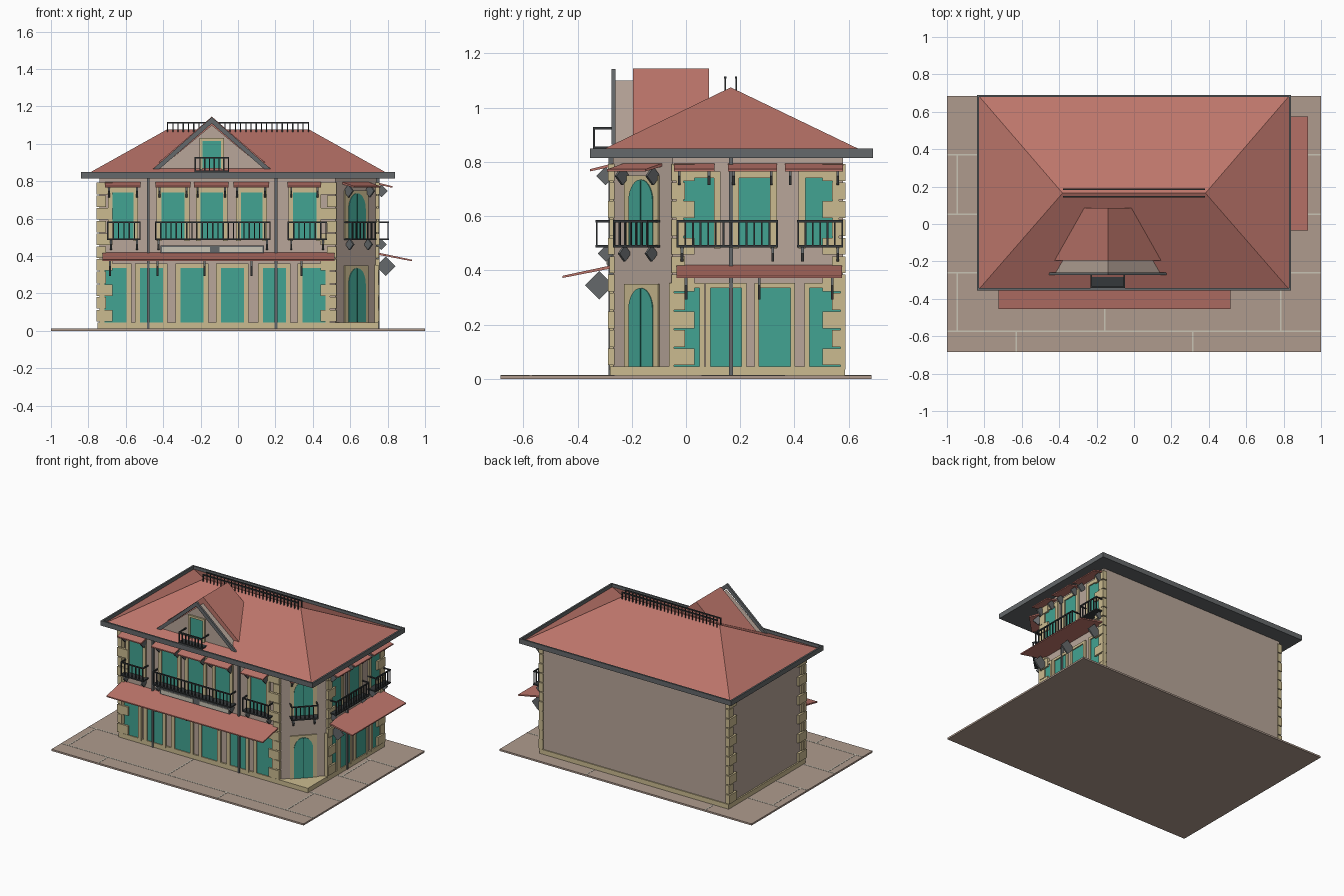
import bpy, bmesh, math
from mathutils import Matrix, Vector

cube = bpy.data.objects.get("Cube")
if cube:
    bpy.data.objects.remove(cube, do_unlink=True)


def material(name, rgb):
    m = bpy.data.materials.new(name)
    m.use_nodes = True
    m.diffuse_color = (*rgb, 1)
    m.node_tree.nodes["Principled BSDF"].inputs["Base Color"].default_value = (*rgb, 1)
    return m


WALL = material("beige plaster", (0.48, 0.38, 0.32))
STONE = material("yellow stone", (0.60, 0.50, 0.28))
TEAL = material("teal paint", (0.055, 0.37, 0.29))
SEAM = material("dark teal", (0.02, 0.16, 0.13))
RED = material("red roofing", (0.51, 0.18, 0.147))
GREY = material("grey metal", (0.13, 0.14, 0.145))
IRON = material("dark iron", (0.035, 0.04, 0.043))
PAVING = material("paving", (0.43, 0.33, 0.27))
JOINT = material("pale joint", (0.58, 0.55, 0.46))

parts = {}


def prism(part, mat, M, loop_a, loop_b):
    """Solid between two matching loops, added to a named part."""
    bm = parts.setdefault(part, (bmesh.new(), mat))[0]
    a = [bm.verts.new(M @ Vector(p)) for p in loop_a]
    b = [bm.verts.new(M @ Vector(p)) for p in loop_b]
    faces = [bm.faces.new(a), bm.faces.new(b[::-1])]
    for i in range(len(a)):
        j = (i + 1) % len(a)
        faces.append(bm.faces.new((a[j], a[i], b[i], b[j])))
    bmesh.ops.recalc_face_normals(bm, faces=faces)


# Wall frames: u runs along the wall, o outward from it, z up
def frame(x, y, turn):
    return Matrix.Translation((x, y, 0)) @ Matrix.Rotation(math.radians(turn), 4, "Z")


WORLD = Matrix()
FRONT = frame(0, -0.27, 0)
CORNER = frame(0.63, -0.16, 45)
RIGHT = frame(0.74, 0, 90)
LEFT = frame(-0.74, 0, -90)
DORMER = frame(-0.14, -0.26, 0)


def plan(part, mat, pts, z0, z1):
    prism(part, mat, WORLD, [(x, y, z0) for x, y in pts], [(x, y, z1) for x, y in pts])


def box(part, mat, x0, x1, y0, y1, z0, z1):
    plan(part, mat, [(x0, y0), (x1, y0), (x1, y1), (x0, y1)], z0, z1)


def outline(part, mat, M, pts, o0, o1):
    """Shape drawn on the wall as (u, z), given depth outward."""
    prism(part, mat, M, [(u, -o0, z) for u, z in pts], [(u, -o1, z) for u, z in pts])


def panel(part, mat, M, u0, u1, o0, o1, z0, z1):
    outline(part, mat, M, [(u0, z0), (u1, z0), (u1, z1), (u0, z1)], o0, o1)


def section(part, mat, M, pts, u0, u1):
    """Side section as (o, z), run along the wall."""
    prism(part, mat, M, [(u0, -o, z) for o, z in pts], [(u1, -o, z) for o, z in pts])


def bracket(M, u, o, z, r):
    section("brackets", GREY, M, [(o - r, z), (o, z - r), (o + r, z), (o, z + r)], u - 0.005, u + 0.005)


def awning(part, M, u0, u1, depth, top, drop):
    section(part, RED, M, [(-0.01, top), (depth, top - drop), (depth, top - drop - 0.008),
                           (-0.01, top - 0.012)], u0, u1)


def small_awning(M, u0, u1):
    awning("window_awnings", M, u0, u1, 0.085, 0.797, 0.024)
    for u in (u0 + 0.02, u1 - 0.02):
        bracket(M, u, 0.027, 0.748, 0.034)


def balcony(M, u0, u1, depth, z, height, braced=True):
    name, t = "balconies", 0.004
    panel(name, IRON, M, u0, u1, 0, depth, z - 0.005, z + 0.004)
    panel(name, IRON, M, u0, u1, depth - 2 * t, depth, z + height - 0.008, z + height)
    n = max(4, round((u1 - u0) / 0.028))
    for i in range(n + 1):
        u = u0 + t + (u1 - u0 - 2 * t) * i / n
        panel(name, IRON, M, u - t * 0.8, u + t * 0.8, depth - 1.8 * t, depth - 0.2 * t, z, z + height - t)
    for u in (u0 + t, u1 - t):
        panel(name, IRON, M, u - t, u + t, 0, depth, z + height - 0.008, z + height)
    if braced:
        for u in (u0 + 0.02, u1 - 0.02):
            bracket(M, u, 0.025, z - 0.028, 0.03)


def opening(M, u0, u1, z0, z1, w=0.025):
    """Stone jambs and lintel around a set-back teal shutter."""
    panel("shutters", TEAL, M, u0, u1, -0.01, 0.004, z0, z1)
    for a, b in ((u0 - w, u0), (u1, u1 + w)):
        panel("stone_surrounds", STONE, M, a, b, -0.01, 0.012, z0 - 0.01, z1)
    panel("stone_surrounds", STONE, M, u0 - w, u1 + w, -0.01, 0.012, z1, z1 + w)


def arched(M, half, z0, z1):
    spring = z1 - half * 1.3
    arc = [math.pi * i / 14 for i in range(15)]
    pts = [(-half, z0), (half, z0)]
    pts += [(half * math.cos(a), spring + (z1 - spring) * math.sin(a)) for a in arc]
    panel("stone_surrounds", STONE, M, -half - 0.026, half + 0.026, -0.01, 0.008, z0 - 0.005, z1 + 0.015)
    outline("arched_shutters", TEAL, M, pts, 0.0, 0.012)
    panel("shutter_seams", SEAM, M, -0.003, 0.003, 0.0, 0.014, z0, z1 - 0.003)


# Ground with pale paving joints
box("ground", PAVING, -1, 1, -0.685, 0.685, 0, 0.012)
rows = [-0.685, -0.573, -0.26, 0.053, 0.37, 0.685]
for i, (y0, y1) in enumerate(zip(rows, rows[1:])):
    if i:
        box("paving_joints", JOINT, -1, 1, y0 - 0.004, y0 + 0.004, 0.01, 0.0135)
    for x in ((-0.63, 0.315) if i % 2 == 0 else (-0.945, -0.157, 0.785)):
        box("paving_joints", JOINT, x - 0.004, x + 0.004, y0, y1, 0.01, 0.0135)

# House body with cut corner, on a square plinth
plan("walls", WALL, [(-0.74, -0.27), (0.52, -0.27), (0.74, -0.05), (0.74, 0.58), (-0.74, 0.58)], 0.01, 0.82)
box("plinth", STONE, -0.75, 0.75, -0.28, 0.587, 0.005, 0.045)

# Corner stones, alternately long and short
for M, edge, way in ((FRONT, -0.757, 1), (FRONT, 0.527, -1), (RIGHT, -0.054, 1),
                     (RIGHT, 0.588, -1), (LEFT, -0.588, 1), (LEFT, 0.285, -1)):
    for i in range(11):
        z = 0.05 + i * 0.068
        end = edge + way * (0.085 if i % 2 == 0 else 0.05)
        panel("corner_stones", STONE, M, min(edge, end), max(edge, end), -0.017,
              0.017 if i % 2 == 0 else 0.013, z, z + 0.062)

# Ground floor doors
for c in (-0.463, -0.246, -0.03, 0.195, 0.406):
    opening(FRONT, c - 0.062, c + 0.062, 0.042, 0.335)
opening(FRONT, -0.715, -0.595, 0.042, 0.335)
for a, b in ((-0.045, 0.05), (0.09, 0.205), (0.27, 0.385), (0.455, 0.57)):
    opening(RIGHT, a, b, 0.045, 0.335, 0.018)

# Upper windows
for a, b in ((-0.67, -0.56), (-0.41, -0.285), (-0.2, -0.08), (0.015, 0.13), (0.295, 0.42)):
    opening(FRONT, a, b, 0.49, 0.74)
for a, b in ((-0.01, 0.103), (0.195, 0.31), (0.44, 0.54)):
    opening(RIGHT, a, b, 0.49, 0.74)

# Cut corner: arched door, arched window, awning, balcony
arched(CORNER, 0.063, 0.046, 0.335)
arched(CORNER, 0.063, 0.49, 0.735)
small_awning(CORNER, -0.1, 0.1)
balcony(CORNER, -0.09, 0.09, 0.065, 0.49, 0.095)

# Small awnings over the upper windows
for a, b in ((-0.71, -0.52), (-0.44, -0.255), (-0.235, -0.05), (-0.025, 0.165), (0.265, 0.445)):
    small_awning(FRONT, a, b)
for a, b in ((-0.045, 0.105), (0.155, 0.335), (0.365, 0.58)):
    small_awning(RIGHT, a, b)

# Upper balconies
for a, b in ((-0.70, -0.52), (-0.445, 0.175), (0.265, 0.475)):
    balcony(FRONT, a, b, 0.063, 0.49, 0.095)
for a, b in ((-0.035, 0.34), (0.41, 0.58)):
    balcony(RIGHT, a, b, 0.066, 0.49, 0.095)

# Long awnings over the ground floor
awning("front_awning", FRONT, -0.725, 0.515, 0.185, 0.422, 0.042)
awning("side_awning", RIGHT, -0.035, 0.575, 0.19, 0.422, 0.042)
for u in (-0.685, -0.43, -0.18, 0.072, 0.34):
    bracket(FRONT, u, 0.05, 0.345, 0.052)
for u in (0.0, 0.27, 0.54):
    bracket(RIGHT, u, 0.05, 0.345, 0.052)

# Plain sign board
panel("sign_board", GREY, FRONT, -0.415, 0.14, 0, 0.02, 0.412, 0.457)
for a, b in ((-0.405, -0.15), (-0.1, 0.13)):
    panel("sign_panels", JOINT, FRONT, a, b, 0.01, 0.023, 0.421, 0.448)

# Downpipes
for M, u in ((FRONT, -0.48), (FRONT, 0.203), (RIGHT, 0.166)):
    panel("downpipes", GREY, M, u - 0.007, u + 0.007, 0, 0.016, 0.012, 0.816)

# Hipped roof with soffit and gutter
box("soffit", GREY, -0.84, 0.84, -0.355, 0.69, 0.815, 0.822)
for s in (-1, 1):
    box("gutter", GREY, s * 0.834 - 0.006, s * 0.834 + 0.006, -0.355, 0.69, 0.815, 0.85)
for y in (-0.355, 0.678):
    box("gutter", GREY, -0.84, 0.84, y, y + 0.012, 0.815, 0.85)
bm = bmesh.new()
base = [bm.verts.new((x, y, 0.825)) for x, y in ((-0.83, -0.35), (0.83, -0.35), (0.83, 0.685), (-0.83, 0.685))]
r0, r1 = (bm.verts.new((x, 0.165, 1.075)) for x in (-0.382, 0.382))
for f in ((base[0], base[1], r1, r0), (base[1], base[2], r1), (base[2], base[3], r0, r1),
          (base[3], base[0], r0), base[::-1]):
    bm.faces.new(f)
parts["main_roof"] = (bm, RED)

# Ridge railing
for y in (0.145, 0.185):
    box("ridge_railing", IRON, -0.38, 0.38, y - 0.004, y + 0.004, 1.108, 1.116)
    for i in range(28):
        x = -0.376 + i * 0.752 / 27
        box("ridge_railing", IRON, x - 0.003, x + 0.003, y - 0.003, y + 0.003, 1.06, 1.112)

# Dormer: roof, gable, trim, window and balcony
outline("dormer_roof", RED, DORMER, [(-0.335, 0.857), (0.335, 0.857), (0, 1.145)], -0.345, -0.065)
outline("dormer_gable", WALL, DORMER, [(-0.295, 0.855), (0.295, 0.855), (0, 1.1)], -0.066, 0)
for s in (-1, 1):
    outline("gable_trim", GREY, DORMER, [(0, 1.142), (s * 0.315, 0.865), (s * 0.28, 0.865), (0, 1.108)], 0, 0.014)
opening(DORMER, -0.05, 0.05, 0.87, 1.015, 0.015)
balcony(DORMER, -0.093, 0.093, 0.083, 0.853, 0.075, False)

# Emit one object per part
for name, (bm, mat) in parts.items():
    mesh = bpy.data.meshes.new(name)
    bm.to_mesh(mesh)
    bm.free()
    mesh.materials.append(mat)
    bpy.context.scene.collection.objects.link(bpy.data.objects.new(name, mesh))
